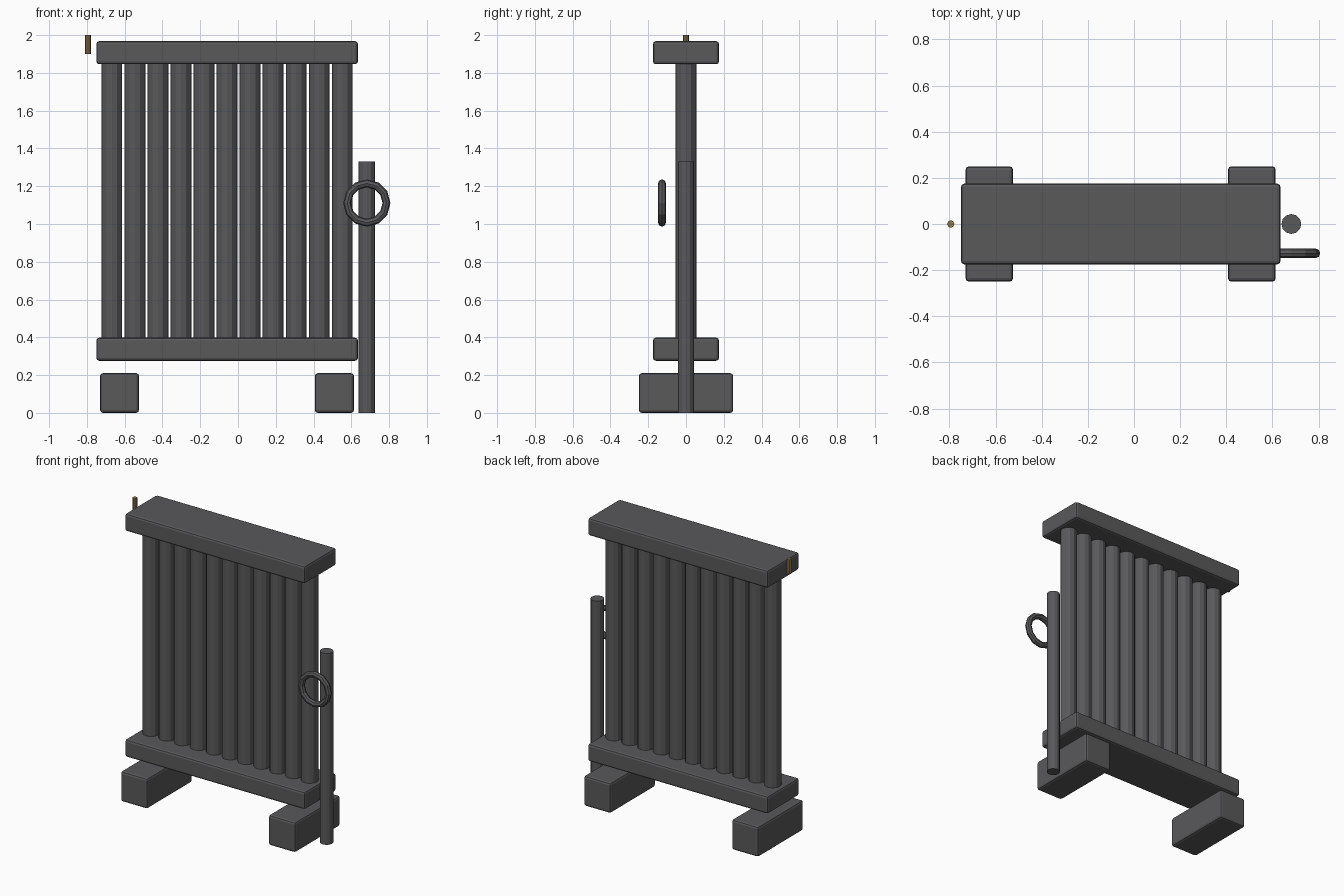
import bpy
from math import pi

if "Cube" in bpy.data.objects:
    bpy.data.objects.remove(bpy.data.objects["Cube"])


def material(name, rgb):
    m = bpy.data.materials.new(name)
    m.diffuse_color = (*rgb, 1)
    m.use_nodes = True
    m.node_tree.nodes["Principled BSDF"].inputs["Base Color"].default_value = m.diffuse_color
    return m


iron = material("dark_iron", (0.1, 0.1, 0.105))
brass = material("brass", (0.27, 0.18, 0.08))


def finish(name, mat):
    ob = bpy.context.object
    ob.name = name
    ob.data.materials.append(mat)
    return ob


def box(name, x0, x1, depth, z0, z1):
    bpy.ops.mesh.primitive_cube_add(size=1, location=((x0 + x1) / 2, 0, (z0 + z1) / 2))
    ob = finish(name, iron)
    ob.scale = (x1 - x0, depth, z1 - z0)
    bpy.ops.object.transform_apply(location=False, rotation=False, scale=True)
    bev = ob.modifiers.new("rounded_edges", 'BEVEL')
    bev.width = 0.015
    bev.segments = 2


def rod(name, x, r, z0, z1, mat, sides):
    bpy.ops.mesh.primitive_cylinder_add(vertices=sides, radius=r, depth=z1 - z0,
                                        location=(x, 0, (z0 + z1) / 2))
    finish(name, mat)


# Horizontal headers
box("top_header", -0.75, 0.635, 0.35, 1.846, 1.968)
box("bottom_header", -0.75, 0.635, 0.35, 0.276, 0.398)

# Feet
box("left_foot", -0.73, -0.524, 0.5, 0.0, 0.21)
box("right_foot", 0.407, 0.614, 0.5, 0.0, 0.21)

# Row of vertical columns
for i in range(11):
    rod(f"column_{i + 1}", -0.668 + i * 0.122, 0.055, 0.38, 1.86, iron, 12)

# Supply pipe with hand wheel
rod("supply_pipe", 0.682, 0.043, 0.0, 1.33, iron, 12)
bpy.ops.mesh.primitive_torus_add(location=(0.682, -0.127, 1.111), rotation=(pi / 2, 0, 0),
                                 major_radius=0.104, minor_radius=0.021,
                                 major_segments=12, minor_segments=8)
finish("valve_wheel", iron)

# Small bleed pin
rod("bleed_pin", -0.794, 0.016, 1.9, 2.0, brass, 8)
